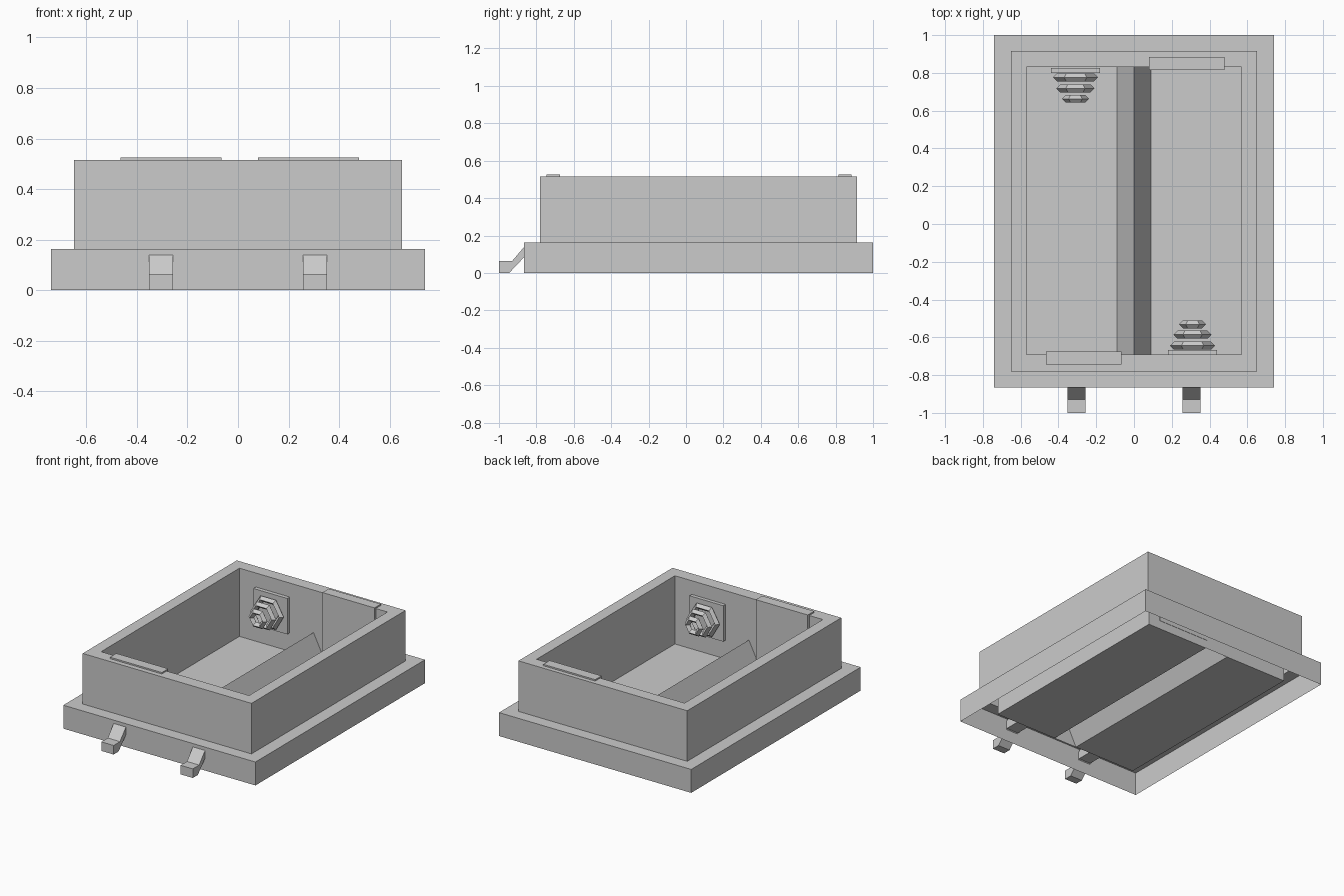
import bpy, bmesh, math
from mathutils import Matrix, Vector

if "Cube" in bpy.data.objects:
    bpy.data.objects.remove(bpy.data.objects["Cube"])


def make(name, verts, faces):
    me = bpy.data.meshes.new(name)
    me.from_pydata(verts, [], faces)
    ob = bpy.data.objects.new(name, me)
    bpy.context.collection.objects.link(ob)
    return ob


def extrude_x(name, profile, x0, x1):
    """Solid from a (y, z) profile swept along x."""
    n = len(profile)
    verts = [(x, y, z) for x in (x0, x1) for y, z in profile]
    faces = [tuple(reversed(range(n))), tuple(range(n, 2 * n))]
    faces += [(i, (i + 1) % n, n + (i + 1) % n, n + i) for i in range(n)]
    ob = make(name, verts, faces)
    bm = bmesh.new()
    bm.from_mesh(ob.data)
    bmesh.ops.recalc_face_normals(bm, faces=bm.faces)
    bm.to_mesh(ob.data)
    bm.free()
    return ob


def box(y0, y1, z0, z1):
    return [(y0, z0), (y1, z0), (y1, z1), (y0, z1)]


# Thin open-bottomed shell: skirt, ledge, upper walls, rim, inner walls
FLOOR = 0.04
rings = [(0.74, -0.865, 1.0, 0), (0.74, -0.865, 1.0, 0.163),
         (0.65, -0.78, 0.915, 0.163), (0.65, -0.78, 0.915, 0.515),
         (0.57, -0.692, 0.83, 0.515), (0.57, -0.692, 0.83, FLOOR)]
verts, faces = [], []
for hx, y0, y1, z in rings:
    verts += [(-hx, y0, z), (hx, y0, z), (hx, y1, z), (-hx, y1, z)]
for k in range(len(rings) - 1):
    a, b = 4 * k, 4 * k + 4
    for i in range(4):
        j = (i + 1) % 4
        faces.append((a + i, a + j, b + j, b + i))
make("housing_shell", verts, faces)

# Floor folded up into a central ridge
fold = [(-0.57, FLOOR), (-0.09, FLOOR), (0, 0.22), (0.09, FLOOR), (0.57, FLOOR)]
n = len(fold)
verts = [(x, y, z) for y in (-0.692, 0.83) for x, z in fold]
make("ridged_floor", verts, [(i, i + 1, n + i + 1, n + i) for i in range(n - 1)])

# Bent locating tabs at the front, running under the ledge
tab = [(-1, 0), (-0.945, 0), (-0.86, 0.09), (-0.70, 0.09),
       (-0.70, 0.155), (-0.852, 0.155), (-0.93, 0.063), (-1, 0.063)]
for side, cx in (("left", -0.305), ("right", 0.305)):
    extrude_x("tab_" + side, tab, cx - 0.047, cx + 0.047)

# Flat contacts hooked over the rim
hook = [(0.815, 0.10), (0.832, 0.10), (0.832, 0.514), (0.885, 0.514),
        (0.885, 0.525), (0.815, 0.525)]
extrude_x("flat_contact_back", hook, 0.08, 0.48)
extrude_x("flat_contact_front", [(0.14 - y, z) for y, z in hook], -0.465, -0.065)


# Spring contacts: square plate plus three shrinking six-sided coils
def spring(name, cx, wall, d):
    y0, y1 = sorted((wall, wall + d * 0.027))
    extrude_x(name + "_plate", box(y0, y1, 0.17, 0.42), cx - 0.13, cx + 0.13)
    for k, (dist, radius) in enumerate([(0.05, 0.098), (0.108, 0.08), (0.163, 0.051)]):
        bpy.ops.mesh.primitive_torus_add(
            major_segments=6, minor_segments=4, major_radius=radius,
            minor_radius=0.021, location=(cx, wall + d * dist, 0.295),
            rotation=(math.pi / 2, 0, 0))
        bpy.context.object.name = f"{name}_coil_{k + 1}"


spring("spring_back", -0.31, 0.826, -1)
spring("spring_front", 0.31, -0.694, 1)
